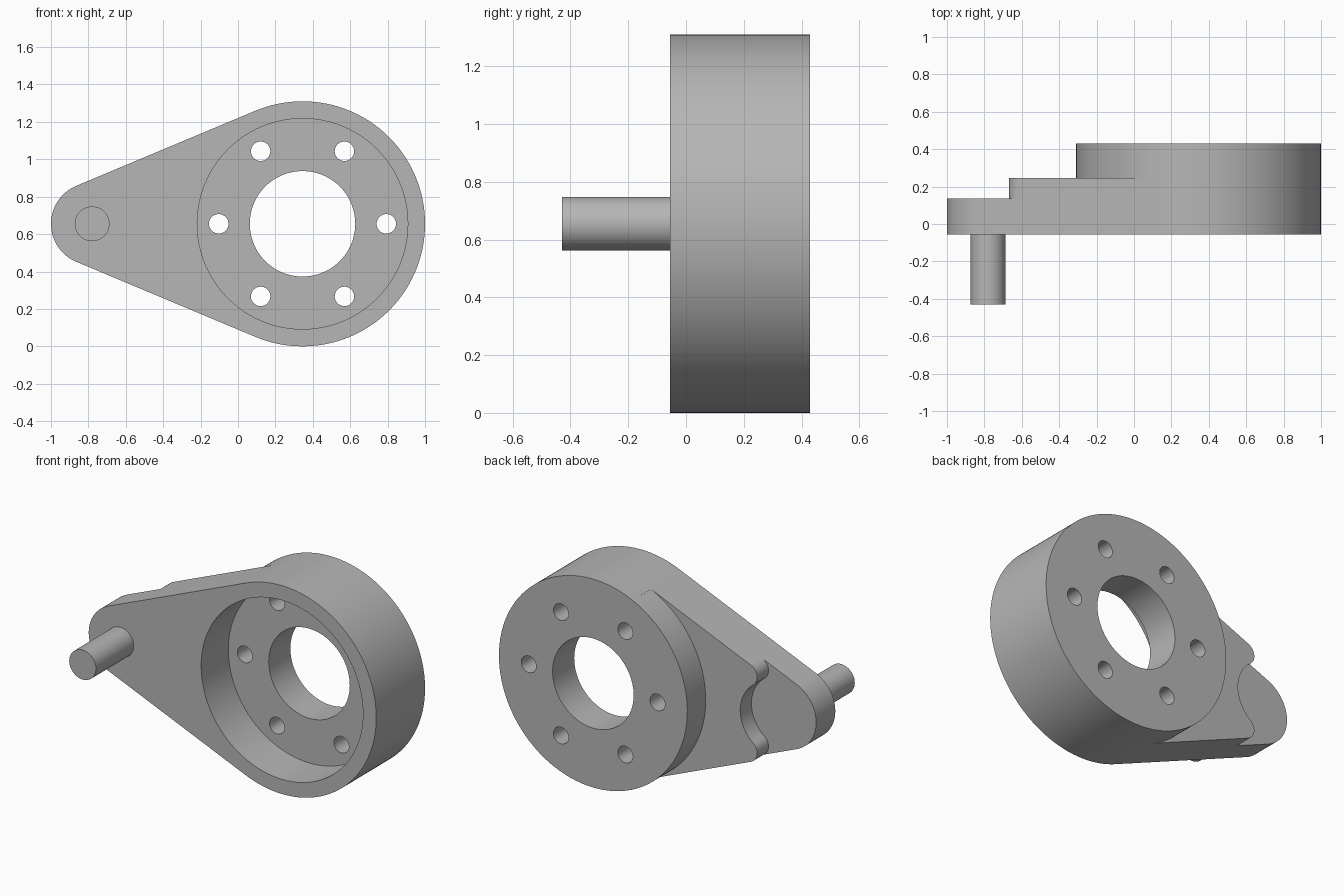
import bpy, bmesh
from math import sin, cos, pi, radians, asin, atan2, sqrt, hypot

cube = bpy.data.objects.get("Cube")
if cube:
    bpy.data.objects.remove(cube, do_unlink=True)

# Main dimensions: hub and pin axes run along y
MID_Z = 0.655
HUB_X, HUB_R = 0.345, 0.655
PIN_X, TIP_R, PIN_R = -0.78, 0.22, 0.093
FRONT, ARM_BACK, STEP_BACK, HUB_BACK = -0.055, 0.135, 0.247, 0.43
POCKET_FLOOR = 0.215
TILT = asin((HUB_R - TIP_R) / (HUB_X - PIN_X))   # slope of the arm's sides

grey = bpy.data.materials.new("machined_grey")
grey.use_nodes = True
grey.diffuse_color = (0.47, 0.47, 0.47, 1)
grey.node_tree.nodes["Principled BSDF"].inputs["Base Color"].default_value = grey.diffuse_color


def arc(cx, cz, r, start, end, steps):
    """Points of an arc in the xz plane, z measured from the axis."""
    angles = [start + (end - start) * i / steps for i in range(steps + 1)]
    return [(cx + r * cos(a), cz + r * sin(a)) for a in angles]


def prism(name, points, y0, y1):
    """Extrude an xz profile along y."""
    bm = bmesh.new()
    base = bm.faces.new([bm.verts.new((x, y0, MID_Z + z)) for x, z in points])
    top = bmesh.ops.extrude_face_region(bm, geom=[base])["geom"]
    verts = [g for g in top if isinstance(g, bmesh.types.BMVert)]
    bmesh.ops.translate(bm, verts=verts, vec=(0, y1 - y0, 0))
    bmesh.ops.recalc_face_normals(bm, faces=bm.faces)
    mesh = bpy.data.meshes.new(name)
    bm.to_mesh(mesh)
    bm.free()
    mesh.materials.append(grey)
    ob = bpy.data.objects.new(name, mesh)
    bpy.context.collection.objects.link(ob)
    return ob


def disc(name, x, z, r, y0, y1, steps):
    return prism(name, arc(x, z, r, 0, 2 * pi, steps)[:-1], y0, y1)


def activate(ob):
    bpy.ops.object.select_all(action="DESELECT")
    ob.select_set(True)
    bpy.context.view_layer.objects.active = ob


def cut(ob, cutter):
    cutter.hide_render = True
    activate(ob)
    mod = ob.modifiers.new("cut", "BOOLEAN")
    mod.operation, mod.solver, mod.object = "DIFFERENCE", "EXACT", cutter
    bpy.ops.object.modifier_apply(modifier=mod.name)
    bpy.data.objects.remove(cutter, do_unlink=True)


def mirrored(points):
    return points + [(x, -z) for x, z in reversed(points)]


# Teardrop body, full depth
side = pi / 2 + TILT
outline = arc(HUB_X, 0, HUB_R, -side, side, 110)
outline += arc(PIN_X, 0, TIP_R, side, 2 * pi - side, 40)
body = prism("crank_body", outline, FRONT, HUB_BACK)

# Clear the back of the arm around the round hub
start = side + radians(2)
far = -1.4
hub_edge = arc(HUB_X, 0, HUB_R, start, 2 * pi - start, 64)
ox, oz = HUB_X + 1.2 * cos(start), 1.2 * sin(start)
profile = [(far, oz), (ox, oz)] + hub_edge + [(ox, -oz), (far, -oz)]
cut(body, prism("arm_cutter", profile, STEP_BACK, 0.6))

# Scooped step around the pin end, with rounded horns
scoop, horn = 0.23, 0.07
along = sqrt((scoop + horn) ** 2 - (TIP_R - horn) ** 2)
hx = along * cos(TILT) - (TIP_R - horn) * sin(TILT)
hz = along * sin(TILT) + (TIP_R - horn) * cos(TILT)
phi = atan2(hz, hx)
ox, oz = PIN_X + hx + 0.4 * cos(start), hz + 0.4 * sin(start)
half = [(far, oz), (ox, oz)]
half += arc(PIN_X + hx, hz, horn, start, phi + pi, 16)
half += arc(PIN_X, 0, scoop, phi, radians(2), 16)[1:]
cut(body, prism("step_cutter", mirrored(half), ARM_BACK, 0.6))

# Front pocket, centre bore and ring of bolt holes
cut(body, disc("pocket_cutter", HUB_X, 0, 0.563, -0.2, POCKET_FLOOR, 96))
cut(body, disc("bore_cutter", HUB_X, 0, 0.282, 0, 0.6, 72))
for i in range(6):
    a = i * pi / 3
    cut(body, disc("bolt_cutter", HUB_X + 0.448 * cos(a), 0.448 * sin(a), 0.052, 0, 0.6, 32))

# Handle pin on the front of the arm
pin = disc("handle_pin", PIN_X, 0, PIN_R, -0.43, FRONT + 0.03, 48)

for ob in (body, pin):
    activate(ob)
    bpy.ops.object.shade_smooth_by_angle(angle=radians(30))
